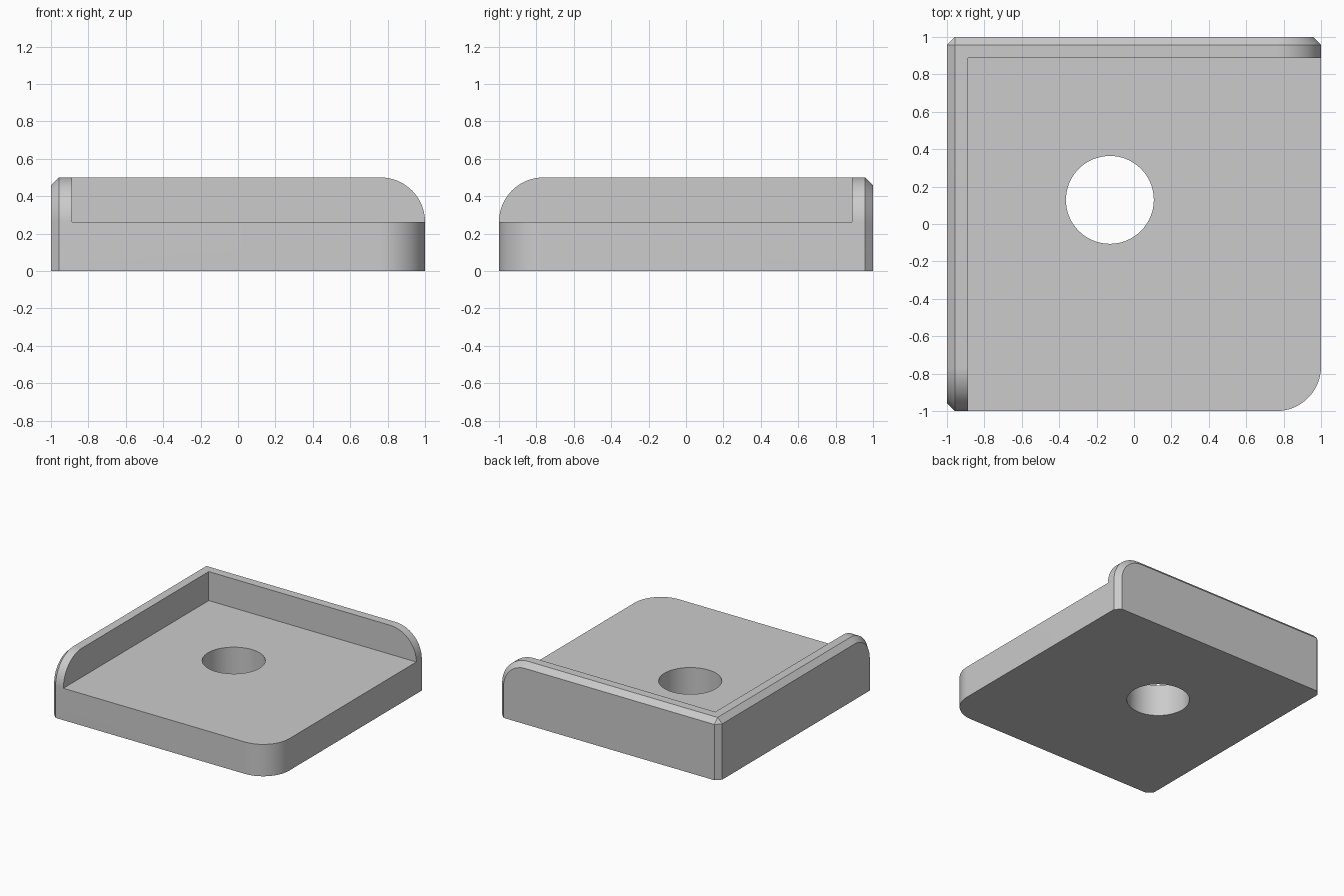
import bpy, bmesh, math
from mathutils import Vector

default = bpy.data.objects.get("Cube")
if default:
    bpy.data.objects.remove(default, do_unlink=True)

HEIGHT, FLOOR = 0.5, 0.262      # wall top and floor top
WALL, CHAMFER = 0.113, 0.042    # wall thickness and outer edge chamfer
ROUND = HEIGHT - FLOOR          # radius of every rounded corner
STEPS = 20
INNER, EDGE = 1 - WALL, 1 - CHAMFER

grey = bpy.data.materials.new("plain grey")
grey.use_nodes = True
grey.diffuse_color = (0.6, 0.6, 0.6, 1)
grey.node_tree.nodes["Principled BSDF"].inputs["Base Color"].default_value = grey.diffuse_color

bm = bmesh.new()


def face(points):
    bm.faces.new([bm.verts.new(p) for p in points])


def both(points):
    """Add a face and its twin across the tray's diagonal."""
    face(points)
    face([(-y, -x, z) for x, y, z in reversed(points)])


def quarter(radius):
    """Quarter arc from straight up to straight right."""
    return [(radius * math.sin(a), radius * math.cos(a))
            for a in (i * math.pi / 2 / STEPS for i in range(STEPS + 1))]


def wall_line(y, start, inset):
    """Top, rounded end and lower end of a wall at one depth."""
    arc = [(1 - ROUND + u, y, FLOOR + v) for u, v in quarter(ROUND - inset)]
    return [(start, y, HEIGHT - inset)] + arc + [(1 - inset, y, 0)]


# Raised walls: inner face, rim, chamfer and outer face
inner = wall_line(INNER, -INNER, 0)
rim = wall_line(EDGE, -EDGE, 0)
outer = wall_line(1, -EDGE, CHAMFER)
for a, b in ((inner, rim), (rim, outer)):
    for i in range(len(a) - 1):
        both([a[i], a[i + 1], b[i + 1], b[i]])
both(inner[:-1] + [(-INNER, INNER, FLOOR)])
both(outer + [(-EDGE, 1, 0)])

# Chamfered vertical corner where the walls meet
top = HEIGHT - CHAMFER
face([(-EDGE, 1, 0), (-1, EDGE, 0), (-1, EDGE, top), (-EDGE, 1, top)])
face([(-EDGE, 1, top), (-1, EDGE, top), (-EDGE, EDGE, HEIGHT)])

# Floor slab: open sides with a rounded corner, top and underside
corner = [(1 - ROUND + v, -1 + ROUND - u) for u, v in quarter(ROUND)]
side = [(1, INNER)] + corner + [(-INNER, -1)]
for (x1, y1), (x2, y2) in zip(side, side[1:]):
    face([(x1, y1, 0), (x2, y2, 0), (x2, y2, FLOOR), (x1, y1, FLOOR)])
face([(x, y, FLOOR) for x, y in side + [(-INNER, INNER)]])
face([(x, y, 0) for x, y in [(-EDGE, 1), (EDGE, 1), (1, EDGE)] + side
      + [(-EDGE, -1), (-1, -EDGE), (-1, EDGE)]])

bmesh.ops.remove_doubles(bm, verts=bm.verts, dist=0.0001)
bmesh.ops.recalc_face_normals(bm, faces=bm.faces)
mesh = bpy.data.meshes.new("corner_tray")
bm.to_mesh(mesh)
bm.free()
mesh.materials.append(grey)
tray = bpy.data.objects.new("corner_tray", mesh)
bpy.context.collection.objects.link(tray)

# Round through hole
bpy.ops.mesh.primitive_cylinder_add(vertices=64, radius=0.235, depth=2,
                                    location=(-0.129, 0.129, 0))
cutter = bpy.context.object
cutter.name = "hole_cutter"
cutter.hide_render = True
cutter.data.materials.append(grey)
cut = tray.modifiers.new("hole", "BOOLEAN")
cut.operation = "DIFFERENCE"
cut.solver = "EXACT"
cut.object = cutter

bpy.ops.object.select_all(action="DESELECT")
tray.select_set(True)
bpy.context.view_layer.objects.active = tray
bpy.ops.object.modifier_apply(modifier=cut.name)
bpy.data.objects.remove(cutter, do_unlink=True)
bpy.ops.object.shade_smooth_by_angle(angle=math.radians(30))
